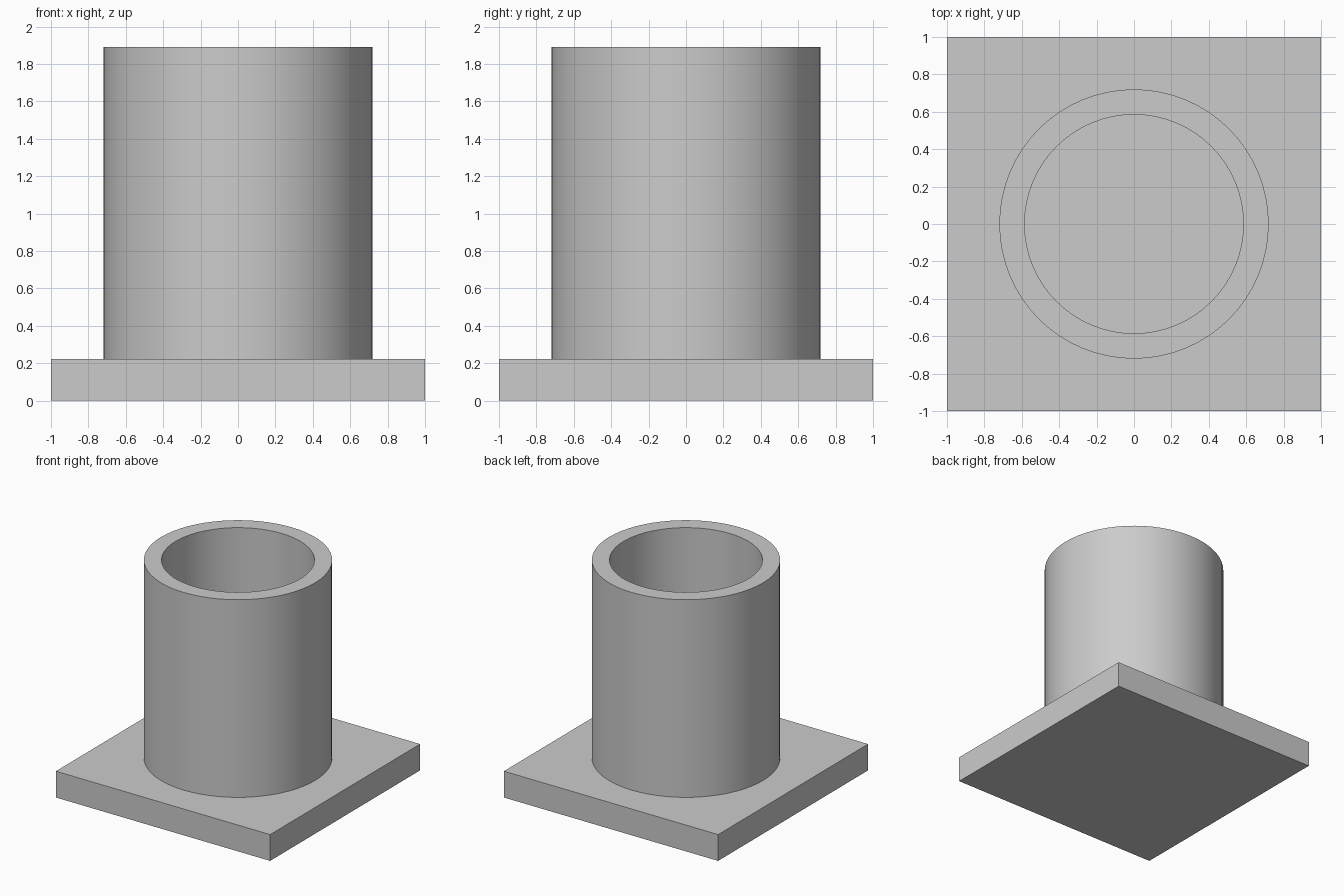
import bpy
import bmesh
from math import cos, sin, tau, radians

if "Cube" in bpy.data.objects:
    bpy.data.objects.remove(bpy.data.objects["Cube"])

PLATE_TOP = 0.222
TUBE_TOP = 1.89
OUTER_RADIUS = 0.72
INNER_RADIUS = 0.585
SEGMENTS = 64

# Single grey material
grey = bpy.data.materials.new("plain grey")
grey.use_nodes = True
colour = (0.6, 0.6, 0.6, 1)
grey.diffuse_color = colour
grey.node_tree.nodes["Principled BSDF"].inputs["Base Color"].default_value = colour


def add_object(name, bm):
    bmesh.ops.recalc_face_normals(bm, faces=bm.faces)
    mesh = bpy.data.meshes.new(name)
    bm.to_mesh(mesh)
    bm.free()
    mesh.materials.append(grey)
    obj = bpy.data.objects.new(name, mesh)
    bpy.context.collection.objects.link(obj)
    return obj


# Square base plate
bm = bmesh.new()
bmesh.ops.create_cube(bm, size=1)
bmesh.ops.scale(bm, vec=(2, 2, PLATE_TOP), verts=bm.verts)
bmesh.ops.translate(bm, vec=(0, 0, PLATE_TOP / 2), verts=bm.verts)
add_object("base_plate", bm)

# Hollow tube: wall profile swept around z, closed below by the plate
profile = [(OUTER_RADIUS, PLATE_TOP), (OUTER_RADIUS, TUBE_TOP),
           (INNER_RADIUS, TUBE_TOP), (INNER_RADIUS, PLATE_TOP)]
bm = bmesh.new()
rings = []
for radius, z in profile:
    angles = [tau * i / SEGMENTS for i in range(SEGMENTS)]
    rings.append([bm.verts.new((radius * cos(a), radius * sin(a), z)) for a in angles])
for low, high in zip(rings, rings[1:]):
    for i in range(SEGMENTS):
        j = (i + 1) % SEGMENTS
        bm.faces.new((low[i], low[j], high[j], high[i]))
tube = add_object("tube", bm)

# Smooth walls with crisp rims
bpy.ops.object.select_all(action="DESELECT")
tube.select_set(True)
bpy.context.view_layer.objects.active = tube
bpy.ops.object.shade_smooth_by_angle(angle=radians(30))
